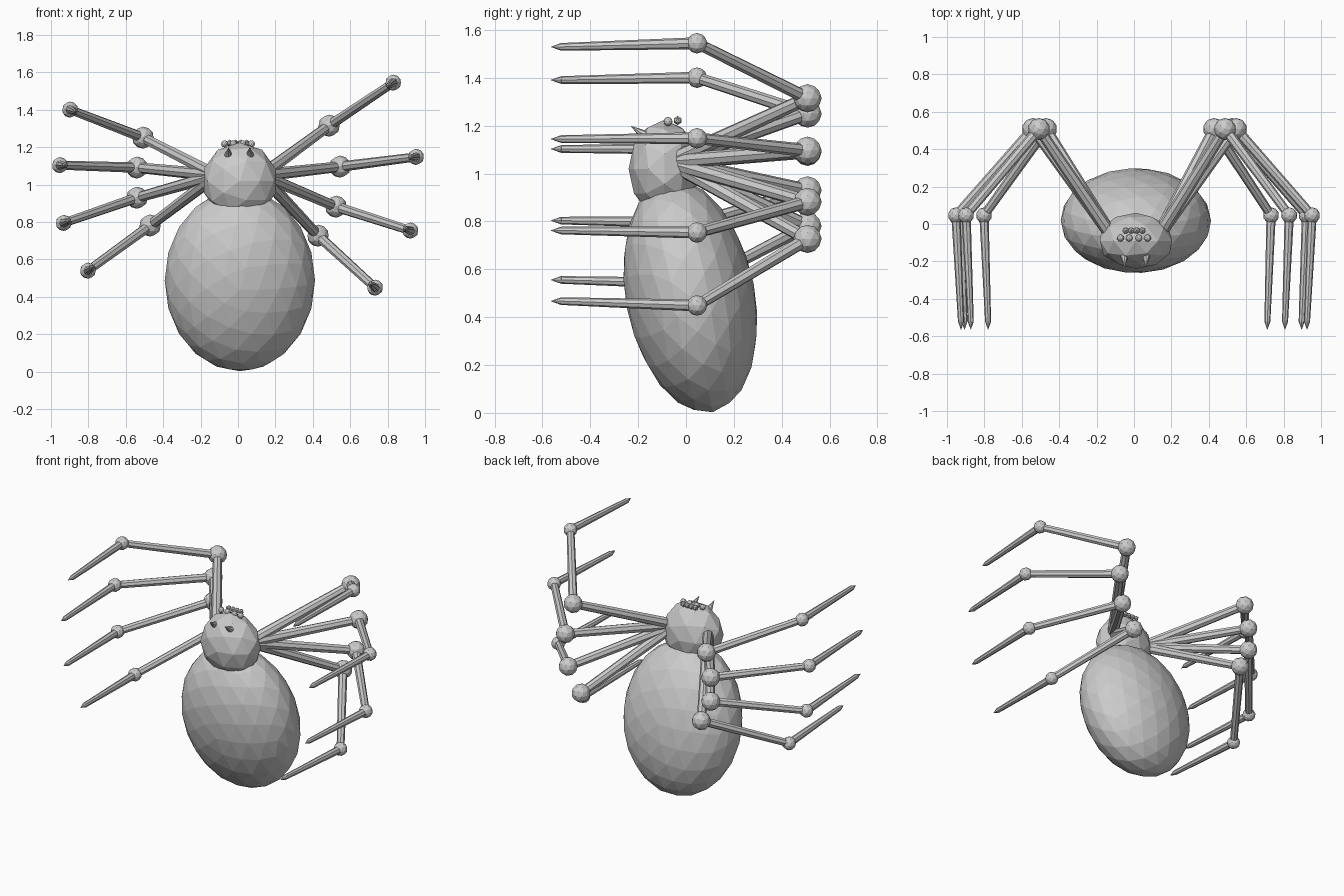
import bpy
from math import radians
from mathutils import Vector

if "Cube" in bpy.data.objects:
    bpy.data.objects.remove(bpy.data.objects["Cube"])


def ball(name, loc, radii, subdiv=2, rot=(0, 0, 0)):
    bpy.ops.mesh.primitive_ico_sphere_add(subdivisions=subdiv, radius=1, location=loc, rotation=rot)
    ob = bpy.context.object
    ob.name = name
    ob.scale = radii
    return ob


def rod(name, a, b, r1, r2, sides=8):
    a, b = Vector(a), Vector(b)
    d = b - a
    bpy.ops.mesh.primitive_cone_add(vertices=sides, radius1=r1, radius2=r2, depth=d.length,
                                    location=(a + b) / 2, rotation=d.to_track_quat('Z', 'Y').to_euler())
    ob = bpy.context.object
    ob.name = name
    return ob


# Body: the icosphere poles run along y, the long axis along z
ball("abdomen", (0.01, 0.018, 0.488), (0.402, 0.494, 0.27), 3, (radians(90 + 10.9), 0, 0))
ball("head", (0.01, -0.09, 1.02), (0.203, 0.205, 0.15), 2, (radians(90), 0, 0))

# Two rows of eyes on top of the head
for row, (y, z, xs) in enumerate([(-0.075, 1.218, (-0.072, -0.026, 0.026, 0.072)),
                                  (-0.035, 1.222, (-0.045, -0.015, 0.015, 0.045))]):
    for i, x in enumerate(xs):
        ball(f"eye_{row}_{i}", (x, y, z), (0.019,) * 3, 1 if row else 2)

# Fangs
for side, x in (("left", -0.052), ("right", 0.065)):
    rod(f"fang_{side}", (x, -0.165, 1.155), (x * 0.95, -0.232, 1.2), 0.024, 0, 8)

# Legs: (knee x, knee z, ankle x, ankle z), front pair to rear pair
legs = {
    "right": [(0.487, 1.315, 0.83, 1.545), (0.545, 1.096, 0.952, 1.148),
              (0.524, 0.882, 0.922, 0.754), (0.428, 0.727, 0.733, 0.449)],
    "left": [(-0.508, 1.251, -0.898, 1.401), (-0.54, 1.091, -0.952, 1.104),
             (-0.54, 0.93, -0.932, 0.795), (-0.47, 0.781, -0.802, 0.54)],
}
for side, rows in legs.items():
    hip = Vector((0.125 if side == "right" else -0.115, -0.07, 1.05))
    for i, (kx, kz, ax, az) in enumerate(rows, 1):
        knee, ankle = Vector((kx, 0.508, kz)), Vector((ax, 0.046, az))
        inward = Vector((kx - ax, 0, kz - az)).normalized() * 0.027
        foot = Vector((ax, -0.522, az)) + inward
        tag = f"{side}_{i}"
        rod(f"upper_leg_{tag}", hip, knee, 0.034, 0.028)
        ball(f"knee_{tag}", knee, (0.059,) * 3)
        rod(f"middle_leg_{tag}", knee, ankle, 0.028, 0.024)
        ball(f"ankle_{tag}", ankle, (0.043,) * 3)
        rod(f"lower_leg_{tag}", ankle, foot, 0.025, 0.016)
        rod(f"claw_{tag}", foot, foot + Vector((0, -0.042, 0)), 0.016, 0.001)
